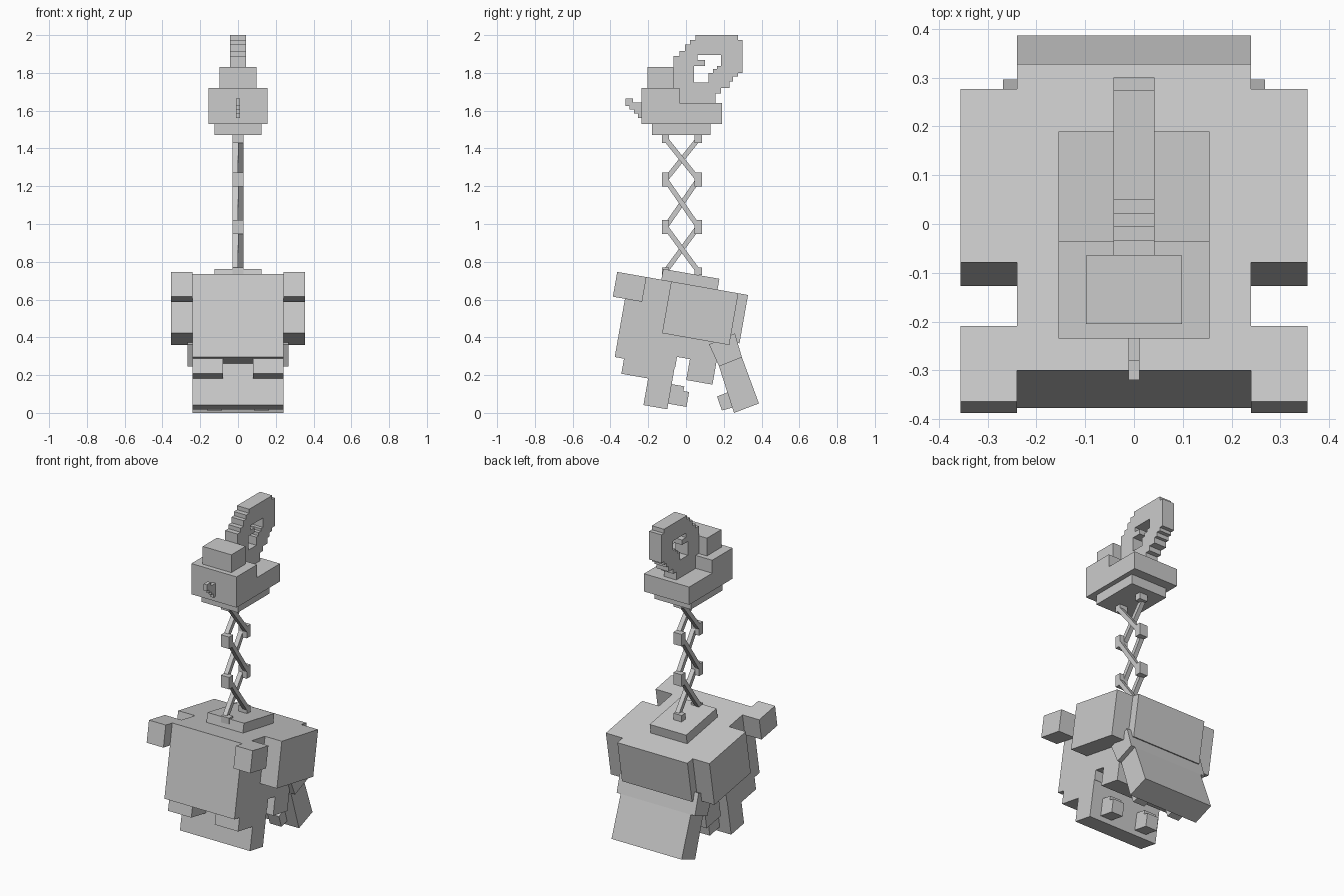
import bpy
import bmesh
import math

cube = bpy.data.objects.get("Cube")
if cube:
    bpy.data.objects.remove(cube, do_unlink=True)

grey = bpy.data.materials.new("plain grey")
grey.use_nodes = True
colour = (0.6, 0.6, 0.6, 1)
grey.diffuse_color = colour
grey.node_tree.nodes["Principled BSDF"].inputs["Base Color"].default_value = colour


def prism(name, outlines, x_low, x_high):
    """Extrude side outlines (y, z) across x; later outlines are holes."""
    bm = bmesh.new()
    edges = []
    for outline in outlines:
        verts = [bm.verts.new((x_low, y, z)) for y, z in outline]
        edges += [bm.edges.new((v, verts[i - 1])) for i, v in enumerate(verts)]
    if len(outlines) > 1:
        bmesh.ops.triangle_fill(bm, edges=edges, use_beauty=True)
    else:
        bm.faces.new(verts)
    extruded = bmesh.ops.extrude_face_region(bm, geom=bm.faces[:])
    moved = [g for g in extruded["geom"] if isinstance(g, bmesh.types.BMVert)]
    bmesh.ops.translate(bm, verts=moved, vec=(x_high - x_low, 0, 0))
    bmesh.ops.recalc_face_normals(bm, faces=bm.faces[:])
    mesh = bpy.data.meshes.new(name)
    bm.to_mesh(mesh)
    bm.free()
    mesh.materials.append(grey)
    part = bpy.data.objects.new(name, mesh)
    bpy.context.collection.objects.link(part)
    return part


def rectangle(y_low, y_high, z_low, z_high):
    return [(y_low, z_low), (y_high, z_low), (y_high, z_high), (y_low, z_high)]


def centred(name, half_width, outline):
    return prism(name, [outline], -half_width, half_width)


def pair(name, inner, outer, outline):
    prism("left_" + name, [outline], inner, outer)
    prism("right_" + name, [outline], -outer, -inner)


# The torso leans back, so its parts are laid out in a tilted frame
tilt = math.radians(10)


def tilted(u_low, u_high, v_low, v_high):
    cos, sin = math.cos(tilt), math.sin(tilt)
    return [(u * cos + v * sin - 0.30, v * cos - u * sin + 0.735)
            for u, v in rectangle(u_low, u_high, v_low, v_high)]


def stairs(corners):
    """Turn each sloping step into a level run and an upright riser."""
    path = []
    for i, (y, z) in enumerate(corners):
        if i:
            elbow = (y, corners[i - 1][1])
            if elbow != corners[i - 1] and elbow != (y, z):
                path.append(elbow)
        path.append((y, z))
    return path


# Torso
body_half = 0.24
centred("chest", body_half, tilted(0, 0.325, -0.446, 0))
centred("rear_body", body_half, tilted(0.325, 0.586, -0.334, 0))
centred("back_plate", body_half, tilted(0.586, 0.638, -0.26, 0))
centred("neck_plate", 0.125, tilted(0.172, 0.474, 0, 0.058))
centred("under_step", body_half, tilted(0.32, 0.535, -0.388, -0.334))
centred("under_block", body_half, tilted(0.394, 0.535, -0.5, -0.388))
pair("side_panel", body_half, 0.355, tilted(0.225, 0.586, -0.278, 0))
pair("arm", body_half, 0.355, tilted(-0.065, 0.092, -0.133, 0))

# Front leg slab, lips and toes
centred("front_leg", body_half, tilted(0.194, 0.322, -0.67, -0.44))
pair("front_lip", 0.08, body_half, tilted(0.05, 0.194, -0.527, -0.446))
pair("front_toe", 0.085, 0.165, tilted(0.322, 0.42, -0.64, -0.56))
pair("front_toe_top", 0.085, 0.165, tilted(0.322, 0.39, -0.56, -0.535))

# Rear leg, hinge and toes
hinge_top = [(0.122, 0.363), (0.259, 0.421)]
knee = [(0.296, 0.294), (0.175, 0.246)]
centred("rear_hinge", 0.268, hinge_top + knee)
centred("rear_leg", body_half, knee + [(0.254, 0), (0.386, 0.05)])
pair("rear_toe", 0.085, 0.165,
     [(0.164, 0.087), (0.222, 0.109), (0.249, 0.029), (0.19, 0.013)])

# Scissor neck: joints on two sides, with crossing bars between them
neck_half = 0.028
front_y, back_y = -0.108, 0.065
levels = [0.75, 0.985, 1.235, 1.45]
for level in levels:
    height = 0.02 if level in (levels[0], levels[-1]) else 0.037
    for side, y in (("front", front_y), ("back", back_y)):
        centred(side + "_neck_joint", neck_half,
                rectangle(y - 0.019, y + 0.019, level - height, level + height))


def bar(name, start, end, x_low, x_high):
    dy, dz = end[0] - start[0], end[1] - start[1]
    half = 0.013 / math.hypot(dy, dz)
    oy, oz = -dz * half, dy * half
    outline = [(start[0] + oy, start[1] + oz), (end[0] + oy, end[1] + oz),
               (end[0] - oy, end[1] - oz), (start[0] - oy, start[1] - oz)]
    prism(name, [outline], x_low, x_high)


for low, high in zip(levels, levels[1:]):
    bar("left_neck_bar", (back_y, low), (front_y, high), 0, neck_half)
    bar("right_neck_bar", (front_y, low), (back_y, high), -neck_half, 0)

# Head
head_half = 0.155
centred("head_base", 0.125, rectangle(-0.18, 0.13, 1.47, 1.53))
centred("head_lower", head_half, rectangle(-0.235, 0.19, 1.53, 1.64))
centred("head_front", head_half, rectangle(-0.235, -0.035, 1.64, 1.72))
centred("head_top", 0.098, rectangle(-0.205, -0.065, 1.72, 1.83))

# Stepped nose
nose = stairs([(-0.235, 1.56), (-0.255, 1.585), (-0.275, 1.605), (-0.298, 1.625),
               (-0.32, 1.625), (-0.32, 1.665), (-0.28, 1.665), (-0.28, 1.643),
               (-0.235, 1.643)])
centred("nose", 0.011, nose)

# Stepped winding ring with a hole
ring = stairs([(-0.065, 1.64), (-0.065, 1.89), (-0.035, 1.915), (-0.005, 1.95),
               (0.02, 1.975), (0.05, 2.0), (0.275, 2.0), (0.275, 1.975),
               (0.3, 1.975), (0.3, 1.8), (0.275, 1.78), (0.25, 1.755),
               (0.23, 1.72), (0.185, 1.69), (0.155, 1.64)])
hole = stairs([(0.06, 1.894), (0.185, 1.894), (0.185, 1.836), (0.164, 1.82),
               (0.143, 1.8), (0.12, 1.775), (0.12, 1.75), (0.042, 1.75),
               (0.042, 1.836), (0.1, 1.836), (0.1, 1.867), (0.06, 1.867)])
prism("winding_ring", [ring, hole], -0.042, 0.042)
